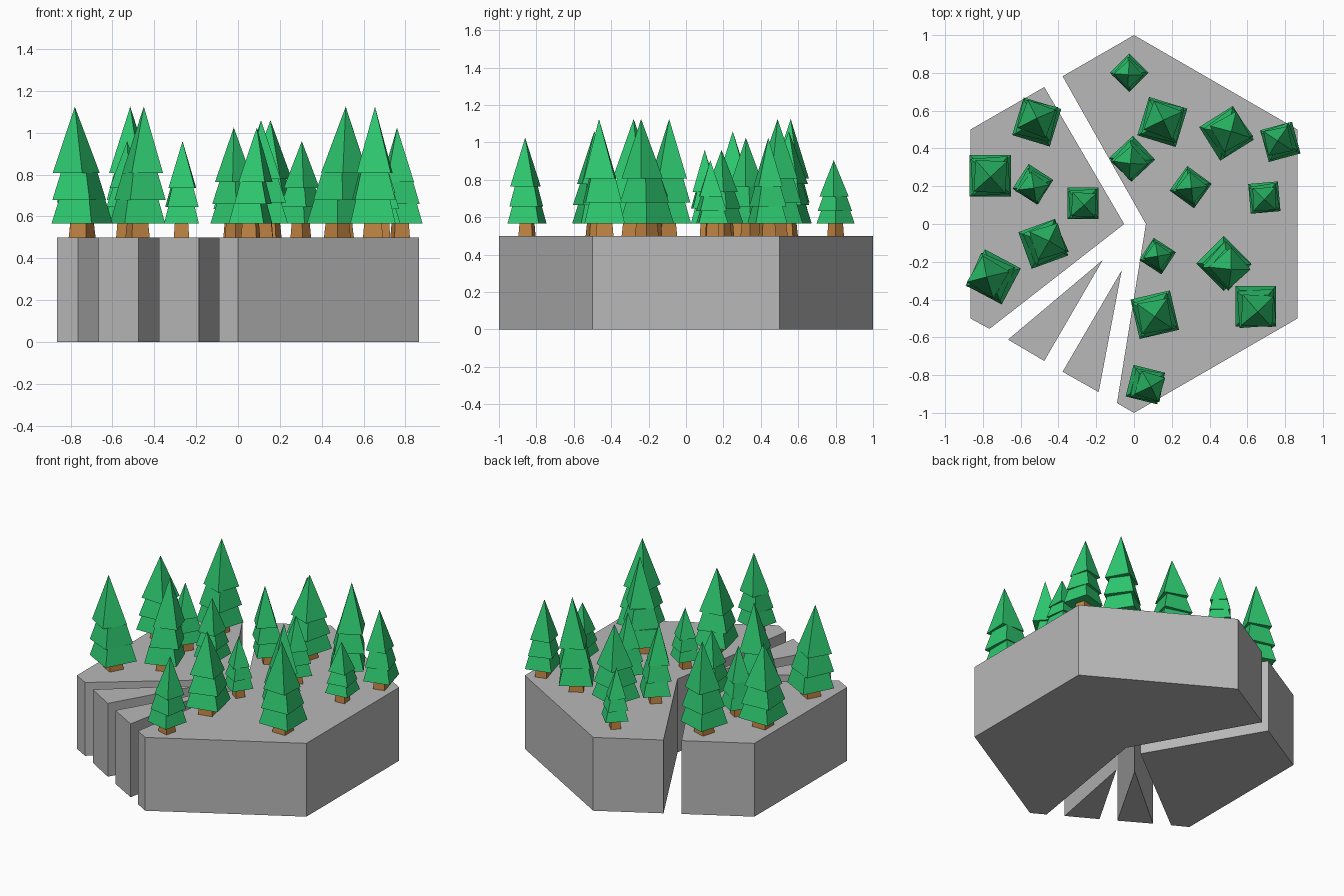
import bpy
import math

if "Cube" in bpy.data.objects:
    bpy.data.objects.remove(bpy.data.objects["Cube"])


def material(name, rgb):
    m = bpy.data.materials.new(name)
    m.diffuse_color = (*rgb, 1)
    m.use_nodes = True
    m.node_tree.nodes["Principled BSDF"].inputs["Base Color"].default_value = m.diffuse_color
    return m


STONE = material("grey stone", (0.48, 0.48, 0.48))
LEAF = material("leaf green", (0.027, 0.58, 0.16))
WOOD = material("brown wood", (0.53, 0.23, 0.055))


def add_mesh(name, verts, faces, mats, indices=None):
    me = bpy.data.meshes.new(name)
    me.from_pydata(verts, [], faces)
    for m in mats:
        me.materials.append(m)
    if indices:
        for p, i in zip(me.polygons, indices):
            p.material_index = i
    ob = bpy.data.objects.new(name, me)
    bpy.context.collection.objects.link(ob)
    return ob


def slab(name, outline, height=0.5):
    """Upright prism from a counter-clockwise outline."""
    n = len(outline)
    verts = [(x, y, 0) for x, y in outline] + [(x, y, height) for x, y in outline]
    faces = [tuple(reversed(range(n))), tuple(range(n, 2 * n))]
    faces += [(i, (i + 1) % n, n + (i + 1) % n, n + i) for i in range(n)]
    add_mesh(name, verts, faces, [STONE])


def square(cx, cy, z, half, angle):
    r = half * math.sqrt(2)
    return [(cx + r * math.cos(angle + math.pi / 4 + k * math.pi / 2),
             cy + r * math.sin(angle + math.pi / 4 + k * math.pi / 2), z)
            for k in range(4)]


def tree(i, x, y, half, deg, ax, ay, top):
    """Square trunk, two flared tiers and a pointed top leaning to (ax, ay)."""
    verts, faces, mats = [], [], []
    rot = math.radians(deg)
    z0 = 0.567
    h = top - z0

    def block(low, high, mat):
        b = len(verts)
        verts.extend(low + high)
        new = [(b + 3, b + 2, b + 1, b)]
        if len(high) == 4:
            new.append((b + 4, b + 5, b + 6, b + 7))
            new += [(b + k, b + (k + 1) % 4, b + 4 + (k + 1) % 4, b + 4 + k) for k in range(4)]
        else:
            new += [(b + k, b + (k + 1) % 4, b + 4) for k in range(4)]
        faces.extend(new)
        mats.extend([mat] * len(new))

    # trunk
    block(square(x, y, 0.5, half * 0.44, rot), square(x, y, 0.6, half * 0.36, rot), 1)
    # tiers: base height, top height, base width, top width, lean, twist
    for a, b, w0, w1, lean, twist in ((0, 0.2, 1, 0.76, 0, 0),
                                      (0.2, 0.43, 0.9, 0.62, 0.4, 4)):
        cx, cy = x + (ax - x) * lean, y + (ay - y) * lean
        t = rot + math.radians(twist)
        block(square(cx, cy, z0 + a * h, half * w0, t),
              square(cx, cy, z0 + b * h, half * w1, t), 0)
    cx, cy = x + (ax - x) * 0.8, y + (ay - y) * 0.8
    block(square(cx, cy, z0 + 0.43 * h, half * 0.76, rot - math.radians(3)),
          [(ax, ay, top)], 0)
    add_mesh(f"pine_tree_{i}", verts, faces, [LEAF, WOOD], mats)


# Cracked hexagonal ground
slab("ground_right", [(0, 1), (-0.378, 0.782), (0.063, 0), (-0.09, -0.948),
                      (0, -1), (0.866, -0.5), (0.866, 0.5)])
slab("ground_left", [(-0.475, 0.725), (-0.866, 0.5), (-0.866, -0.5),
                     (-0.765, -0.555), (-0.052, 0)])
slab("ground_shard_outer", [(-0.165, -0.19), (-0.667, -0.612), (-0.475, -0.725)])
slab("ground_shard_inner", [(-0.065, -0.245), (-0.378, -0.782), (-0.187, -0.89)])

# Trees: x, y, half width, turn, apex x, apex y, apex height
TREES = [
    (-0.025, 0.80, 0.072, 45, -0.03, 0.79, 0.905),
    (-0.515, 0.54, 0.104, -17, -0.515, 0.56, 1.125),
    (-0.76, 0.255, 0.11, 0, -0.76, 0.25, 1.06),
    (-0.535, 0.21, 0.078, -33, -0.53, 0.19, 0.96),
    (-0.27, 0.11, 0.083, 0, -0.265, 0.10, 0.96),
    (-0.48, -0.105, 0.103, 20, -0.45, -0.09, 1.125),
    (-0.745, -0.28, 0.108, -28, -0.78, -0.28, 1.125),
    (-0.01, 0.345, 0.086, 43, -0.02, 0.32, 1.025),
    (0.15, 0.54, 0.106, -17, 0.155, 0.55, 1.06),
    (0.49, 0.48, 0.105, 32, 0.515, 0.49, 1.125),
    (0.775, 0.435, 0.087, 15, 0.76, 0.44, 1.025),
    (0.30, 0.195, 0.08, -36, 0.305, 0.19, 0.96),
    (0.69, 0.14, 0.079, 5, 0.69, 0.13, 0.905),
    (0.125, -0.17, 0.07, -33, 0.125, -0.17, 0.905),
    (0.475, -0.21, 0.103, 45, 0.515, -0.24, 1.125),
    (0.645, -0.435, 0.108, 0, 0.655, -0.465, 1.125),
    (0.11, -0.48, 0.107, 13, 0.11, -0.49, 1.06),
    (0.06, -0.85, 0.086, -14, 0.09, -0.86, 1.025),
]
for i, t in enumerate(TREES, 1):
    tree(i, *t)
